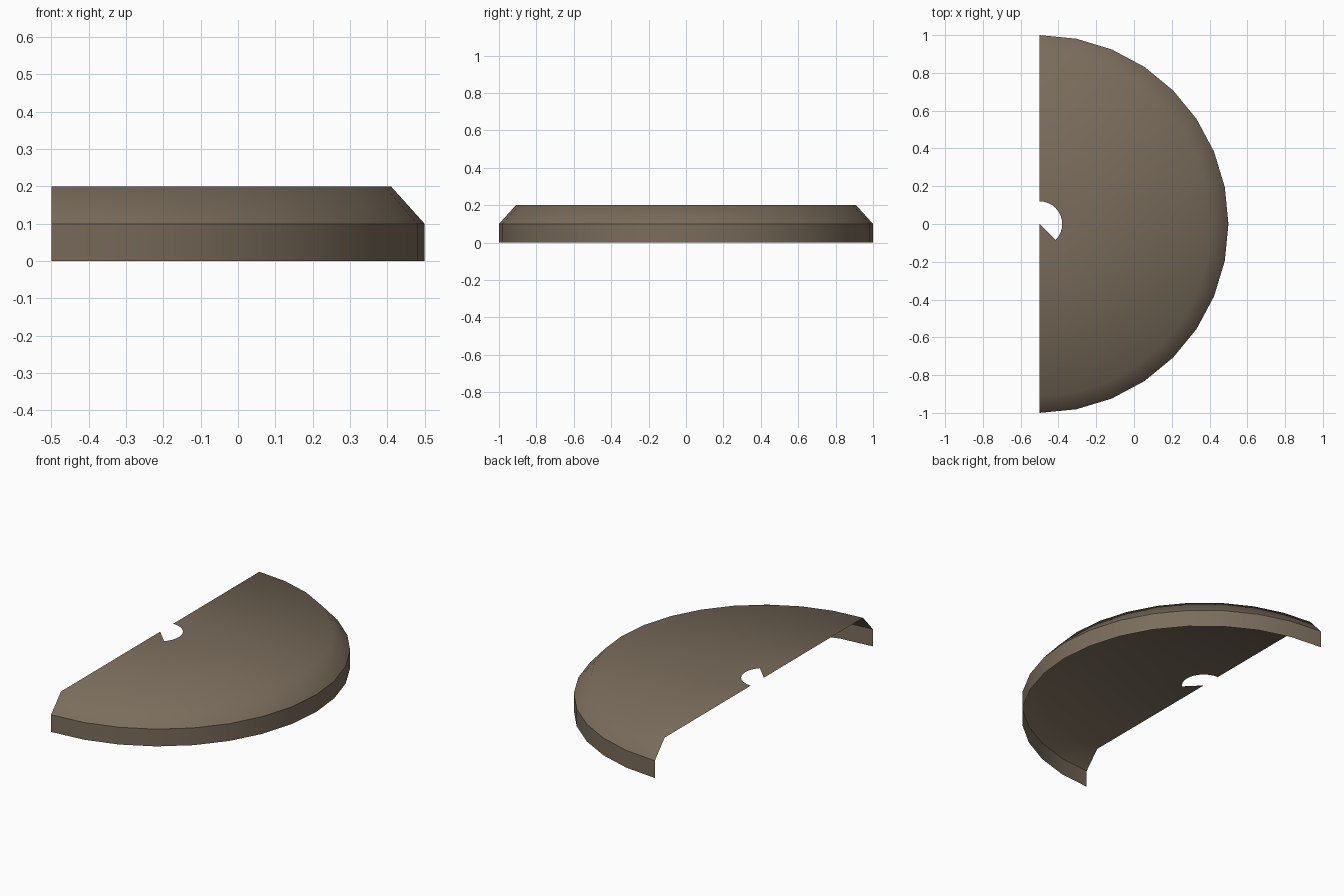
import bpy, bmesh, math

if "Cube" in bpy.data.objects:
    bpy.data.objects.remove(bpy.data.objects["Cube"])

SEGMENTS = 16          # sides around the half circle
CENTRE_X = -0.5
# radius, height from the bottom of the rim in to the hub hole
PROFILE = [(1.0, 0.0), (1.0, 0.1), (0.91, 0.2), (0.12, 0.2)]

paint = bpy.data.materials.new("dull brown")
paint.diffuse_color = (0.195, 0.152, 0.106, 1)
paint.use_nodes = True
paint.node_tree.nodes["Principled BSDF"].inputs["Base Color"].default_value = paint.diffuse_color

bm = bmesh.new()

# rings of the half disc, running from -90 to +90 degrees
rings = []
for r, z in PROFILE:
    ring = []
    for i in range(SEGMENTS + 1):
        a = math.radians(-90 + 180 * i / SEGMENTS)
        ring.append(bm.verts.new((CENTRE_X + r * math.cos(a), r * math.sin(a), z)))
    rings.append(ring)

# rim, bevel and flat top
for lower, upper in zip(rings, rings[1:]):
    for i in range(SEGMENTS):
        bm.faces.new((lower[i], lower[i + 1], upper[i + 1], upper[i]))

# filled wedge inside the hub hole, from -90 to -45 degrees
hub = bm.verts.new((CENTRE_X, 0, 0.2))
for i in range(SEGMENTS // 4):
    bm.faces.new((hub, rings[3][i], rings[3][i + 1]))

# smooth all over, with a crisp line between rim and bevel
for f in bm.faces:
    f.smooth = True
for e in bm.edges:
    if all(abs(v.co.z - 0.1) < 1e-4 for v in e.verts):
        e.smooth = False

mesh = bpy.data.meshes.new("half_disc_cover")
bm.to_mesh(mesh)
bm.free()
mesh.materials.append(paint)
cover = bpy.data.objects.new("half_disc_cover", mesh)
bpy.context.collection.objects.link(cover)
